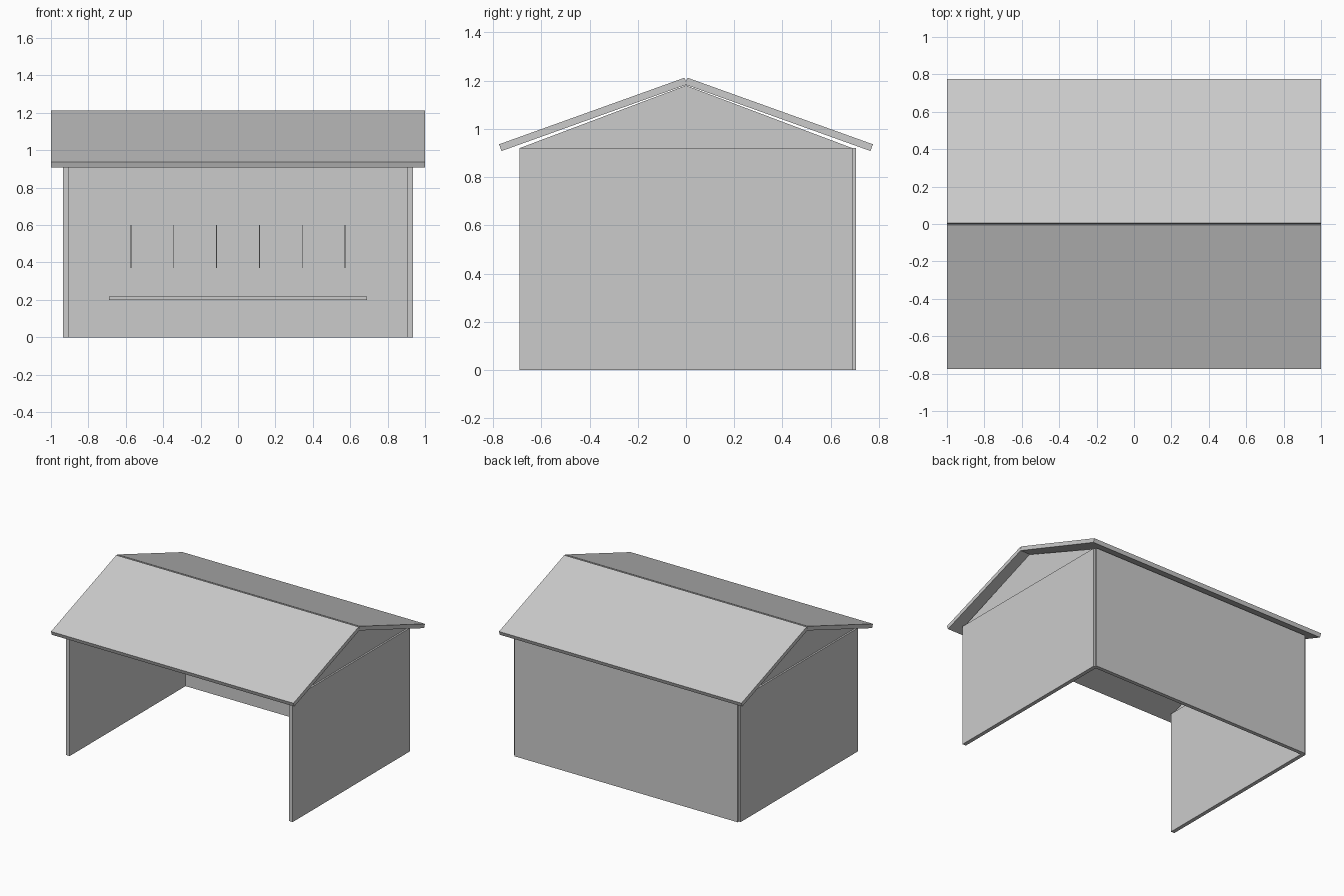
import bpy
import bmesh

cube = bpy.data.objects.get("Cube")
if cube:
    bpy.data.objects.remove(cube, do_unlink=True)

grey = bpy.data.materials.new("plain_grey")
grey.use_nodes = True
colour = (0.6, 0.6, 0.6, 1)
grey.diffuse_color = colour
grey.node_tree.nodes["Principled BSDF"].inputs["Base Color"].default_value = colour


def extrude_x(name, profile, x0, x1):
    """Extrude a closed (y, z) profile from x0 to x1."""
    bm = bmesh.new()
    face = bm.faces.new([bm.verts.new((x0, y, z)) for y, z in profile])
    moved = bmesh.ops.extrude_face_region(bm, geom=[face])["geom"]
    verts = [g for g in moved if isinstance(g, bmesh.types.BMVert)]
    bmesh.ops.translate(bm, verts=verts, vec=(x1 - x0, 0, 0))
    bmesh.ops.recalc_face_normals(bm, faces=bm.faces)
    mesh = bpy.data.meshes.new(name)
    bm.to_mesh(mesh)
    bm.free()
    mesh.materials.append(grey)
    obj = bpy.data.objects.new(name, mesh)
    bpy.context.collection.objects.link(obj)
    return obj


def box(name, x0, x1, y0, y1, z0, z1):
    return extrude_x(name, [(y0, z0), (y1, z0), (y1, z1), (y0, z1)], x0, x1)


HALF_W, HALF_D, WALL_H, PEAK = 0.92, 0.69, 0.92, 1.18
T = 0.0145  # half the wall thickness

# Side walls with thin gable panels standing on their centre lines
for side, s in (("left", 1), ("right", -1)):
    x = s * HALF_W
    box(side + "_wall", x - T, x + T, -HALF_D, HALF_D, 0, WALL_H)
    extrude_x(side + "_gable",
              [(-HALF_D, WALL_H), (HALF_D, WALL_H), (0, PEAK)],
              x - 0.002, x + 0.002)

# Back wall; the front stays open
box("back_wall", -HALF_W, HALF_W, HALF_D - T, HALF_D + T, 0, WALL_H)

# Sloping roof slabs with square-cut ends, leaving a groove at the ridge
for side, s in (("front", -1), ("back", 1)):
    extrude_x(side + "_roof",
              [(s * -0.004, 1.184), (s * 0.006, 1.212),
               (s * 0.775, 0.936), (s * 0.765, 0.908)], -1, 1)

# Workbench top along the back wall
box("bench_top", -HALF_D, HALF_D, 0.54, HALF_D - T, 0.2, 0.217)

# Row of thin uprights above the bench
for i in range(6):
    x = (i - 2.5) * 0.229
    box(f"hanging_rod_{i + 1}", x - 0.0025, x + 0.0025, 0.66, HALF_D - T, 0.37, 0.6)
